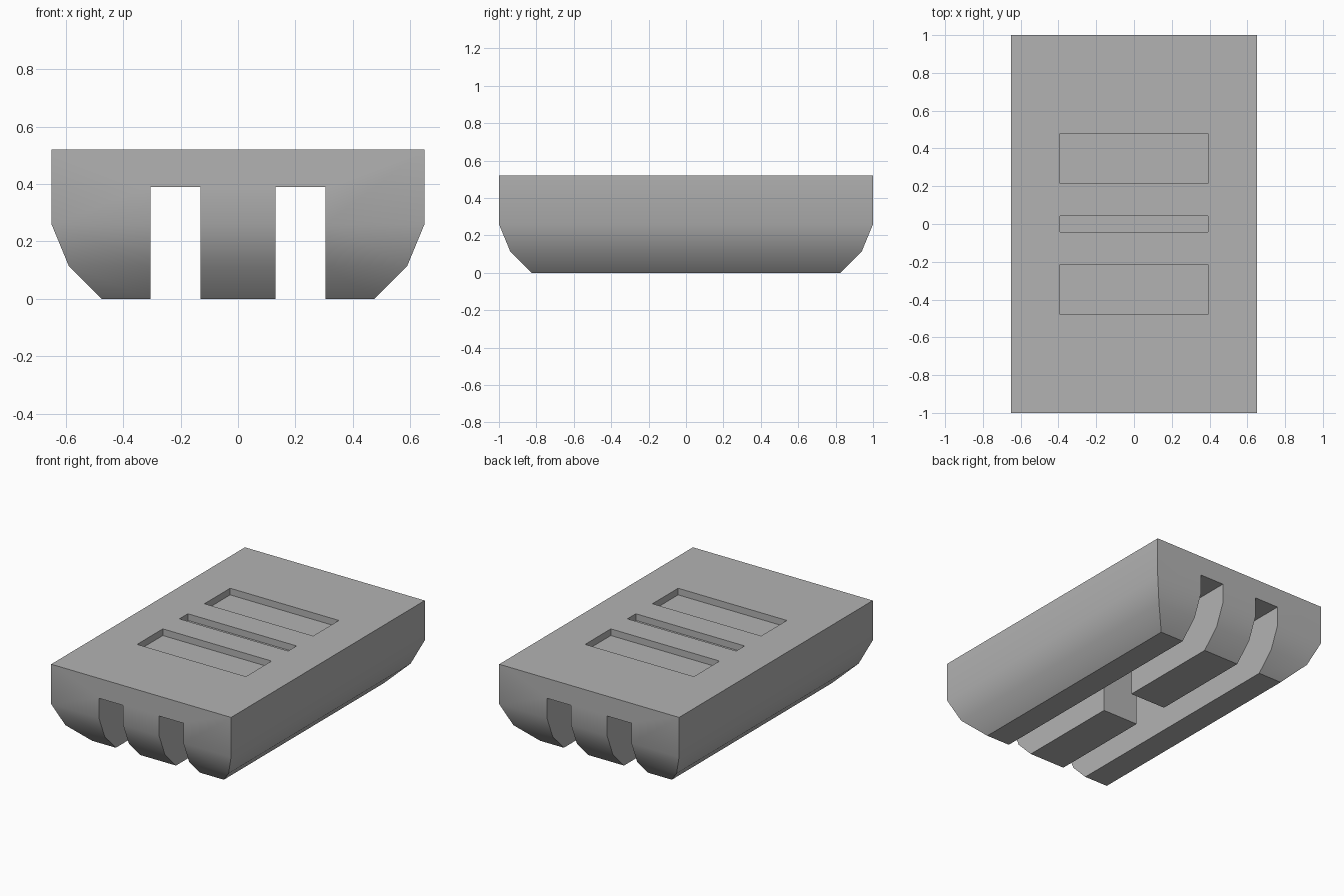
import bpy
import bmesh
from math import radians

default_cube = bpy.data.objects.get("Cube")
if default_cube:
    bpy.data.objects.remove(default_cube, do_unlink=True)

HALF_X, HALF_Y, HEIGHT = 0.65, 1.0, 0.52
CHANNEL_TOP = 0.39
POCKET_DEPTH = 0.0435

grey = bpy.data.materials.new("Plain Grey")
grey.use_nodes = True
colour = (0.45, 0.45, 0.45, 1)
grey.diffuse_color = colour
grey.node_tree.nodes["Principled BSDF"].inputs["Base Color"].default_value = colour


def loft(name, outlines):
    """Closed solid through a stack of matching outlines, each (points, z)."""
    bm = bmesh.new()
    rings = [[bm.verts.new((x, y, z)) for x, y in pts] for pts, z in outlines]
    count = len(rings[0])
    for low, high in zip(rings, rings[1:]):
        for i in range(count):
            j = (i + 1) % count
            bm.faces.new((low[i], low[j], high[j], high[i]))
    bm.faces.new(rings[0][::-1])
    bm.faces.new(rings[-1])
    bmesh.ops.recalc_face_normals(bm, faces=bm.faces)
    mesh = bpy.data.meshes.new(name)
    bm.to_mesh(mesh)
    bm.free()
    mesh.materials.append(grey)
    obj = bpy.data.objects.new(name, mesh)
    bpy.context.collection.objects.link(obj)
    return obj


def rectangle(hx, hy, cy=0):
    return [(-hx, cy - hy), (hx, cy - hy), (hx, cy + hy), (-hx, cy + hy)]


# Block with an underside that rounds in on all four sides
profile = [(0.174, 0), (0.06, 0.115), (0, 0.26), (0, HEIGHT)]
body = loft("body", [(rectangle(HALF_X - inset, HALF_Y - inset), z)
                     for inset, z in profile])

# Two lengthwise channels underneath, joined by a gap in the middle
half = [(0.305, -1.2), (0.305, 1.2), (0.13, 1.2),
        (0.13, 0.13), (-0.13, 0.13), (-0.13, 1.2)]
outline = half + [(-x, -y) for x, y in half]
cutters = [loft("channel_cutter", [(outline, -0.1), (outline, CHANNEL_TOP)])]

# Three shallow pockets in the top
for centre, half_width in ((-0.3475, 0.1325), (0, 0.0435), (0.3475, 0.1325)):
    pocket = rectangle(0.393, half_width, centre)
    cutters.append(loft("pocket_cutter", [(pocket, HEIGHT - POCKET_DEPTH),
                                          (pocket, HEIGHT + 0.1)]))

bpy.ops.object.select_all(action="DESELECT")
body.select_set(True)
bpy.context.view_layer.objects.active = body
for cutter in cutters:
    cutter.hide_render = True
    cut = body.modifiers.new("Cut", "BOOLEAN")
    cut.operation = "DIFFERENCE"
    cut.solver = "EXACT"
    cut.object = cutter
    bpy.ops.object.modifier_apply(modifier=cut.name)
    bpy.data.objects.remove(cutter, do_unlink=True)

# Smooth rounded sides, crisp corners
bpy.ops.object.shade_smooth_by_angle(angle=radians(30))
